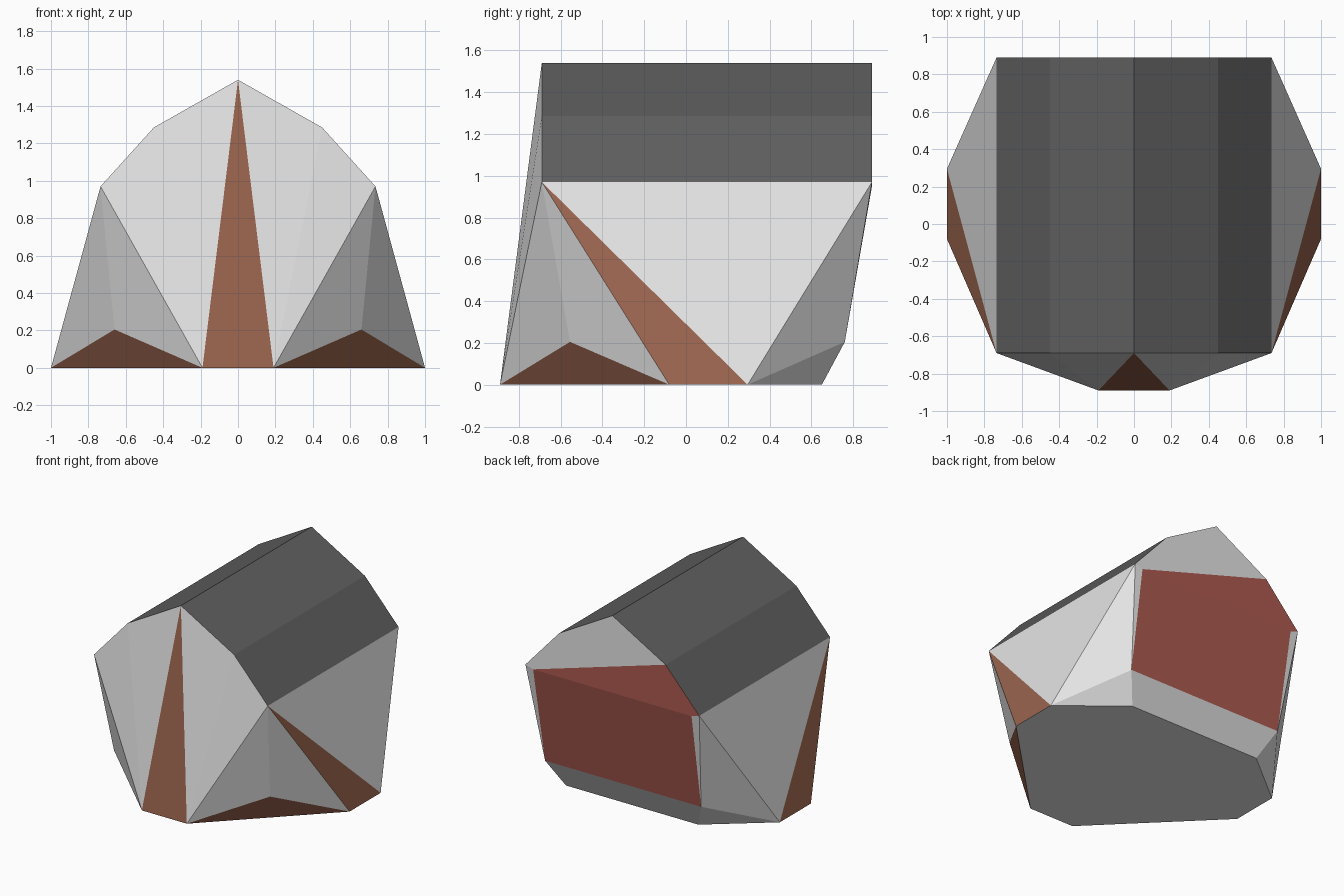
import bpy, bmesh
from mathutils import Vector

cube = bpy.data.objects.get("Cube")
if cube:
    bpy.data.objects.remove(cube, do_unlink=True)


def make_material(name, rgb):
    mat = bpy.data.materials.new(name)
    mat.use_nodes = True
    mat.diffuse_color = (*rgb, 1)
    mat.node_tree.nodes["Principled BSDF"].inputs["Base Color"].default_value = (*rgb, 1)
    return mat


wall = make_material("pale wall", (0.78, 0.78, 0.78))
roof = make_material("dark grey roof", (0.115, 0.115, 0.115))
brown = make_material("brown panel", (0.32, 0.127, 0.075))
red = make_material("red door", (0.41, 0.102, 0.078))

# Corner points of the hut on its +x half
FRONT, BACK = -0.69, 0.89
ridge_f, ridge_b = (0, FRONT, 1.54), (0, BACK, 1.54)
shoulder_f, shoulder_b = (0.45, FRONT, 1.285), (0.45, BACK, 1.285)
eave_f, eave_b = (0.735, FRONT, 0.97), (0.735, BACK, 0.97)
foot_front = (0.19, -0.89, 0)
foot_side_f, foot_side_b = (1, -0.08, 0), (1, 0.295, 0)
foot_back = (0.56, 0.65, 0)
knee_f, knee_b = (0.66, -0.555, 0.205), (0.66, 0.76, 0.205)
door_top = (0.67, BACK, 0.95)
CENTRE = Vector((0, 0, 0.6))


def flip(p):
    return (-p[0], p[1], p[2])


def build(name, mat, faces, mirrored=True):
    """Make one part from flat panels, mirrored across x, facing outward."""
    if mirrored:
        faces = faces + [[flip(p) for p in f] for f in faces]
    bm = bmesh.new()
    for pts in faces:
        face = bm.faces.new([bm.verts.new(p) for p in pts])
        face.normal_update()
        if face.normal.dot(face.calc_center_median() - CENTRE) < 0:
            face.normal_flip()
    bmesh.ops.remove_doubles(bm, verts=bm.verts, dist=0.0005)
    mesh = bpy.data.meshes.new(name)
    bm.to_mesh(mesh)
    bm.free()
    mesh.materials.append(mat)
    obj = bpy.data.objects.new(name, mesh)
    bpy.context.collection.objects.link(obj)


# Folded roof
build("roof", roof, [[ridge_f, shoulder_f, shoulder_b, ridge_b],
                     [shoulder_f, eave_f, eave_b, shoulder_b]])

# Walls
build("front_wall", wall, [[foot_front, shoulder_f, ridge_f],
                           [foot_front, eave_f, shoulder_f]])
build("front_corner_walls", wall, [[foot_front, knee_f, eave_f],
                                   [knee_f, foot_side_f, eave_f]])
build("side_walls", wall, [[eave_f, foot_side_b, eave_b]])
build("back_corner_walls", wall, [[foot_side_b, knee_b, eave_b],
                                  [foot_side_b, foot_back, knee_b],
                                  [knee_b, door_top, eave_b]])
build("back_gable", wall, [[door_top, eave_b, shoulder_b, ridge_b, flip(shoulder_b)]], False)
build("back_sill", wall, [[foot_back, knee_b, flip(knee_b), flip(foot_back)]], False)

# Floor closing the underside
outline = [foot_front, foot_side_f, foot_side_b, foot_back]
build("floor", wall, [outline + [flip(p) for p in reversed(outline)]], False)

# Brown triangular panels
build("front_panel", brown, [[foot_front, ridge_f, flip(foot_front)]], False)
build("side_panels", brown, [[foot_side_f, foot_side_b, eave_f]])
build("corner_panels", brown, [[foot_front, foot_side_f, knee_f]])

# Red back door with its slanted upper panel
build("back_door", red, [[knee_b, door_top, flip(door_top), flip(knee_b)],
                         [door_top, flip(shoulder_b), flip(eave_b), flip(door_top)]], False)
